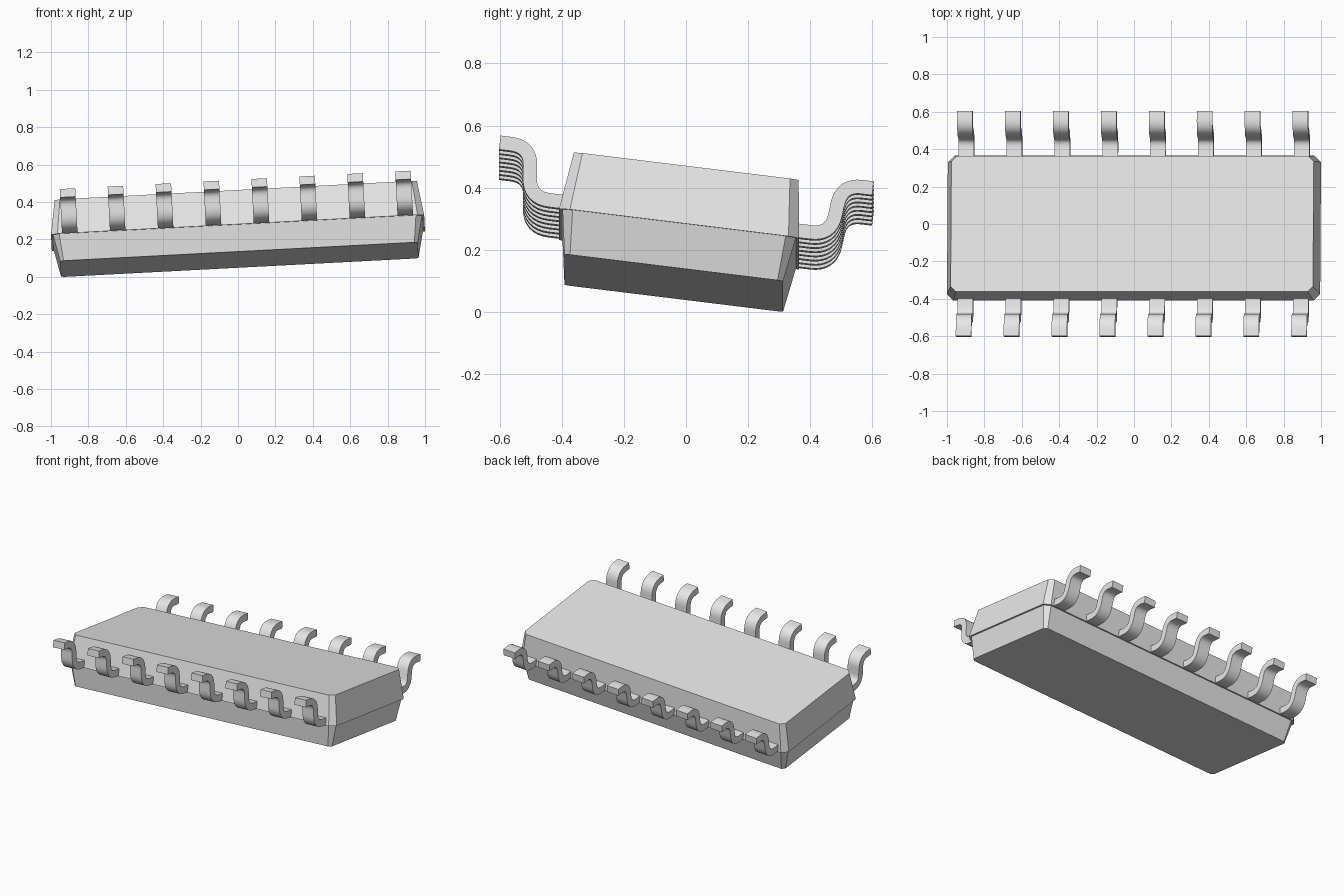
import bpy, bmesh, math
from mathutils import Matrix, Vector, Euler

cube = bpy.data.objects.get("Cube")
if cube:
    bpy.data.objects.remove(cube, do_unlink=True)

GREY = (0.8, 0.8, 0.8, 1.0)
mat = bpy.data.materials.new("plain grey")
mat.use_nodes = True
mat.diffuse_color = GREY
mat.node_tree.nodes["Principled BSDF"].inputs["Base Color"].default_value = GREY

# The whole chip rests tilted; its local origin is the middle of the seam
TILT = Matrix.Translation((0, -0.022, 0.234)) @ Euler(
    (math.radians(-7), math.radians(-3), 0)).to_matrix().to_4x4()


def add_object(name, bm, smooth=False):
    bmesh.ops.recalc_face_normals(bm, faces=bm.faces)
    mesh = bpy.data.meshes.new(name)
    bm.to_mesh(mesh)
    bm.free()
    mesh.materials.append(mat)
    obj = bpy.data.objects.new(name, mesh)
    bpy.context.collection.objects.link(obj)
    obj.matrix_world = TILT
    if smooth:
        bpy.ops.object.select_all(action="DESELECT")
        obj.select_set(True)
        bpy.context.view_layer.objects.active = obj
        bpy.ops.object.shade_smooth_by_angle(angle=math.radians(35))
    return obj


def ring(bm, hx, hy, z, cut):
    """Rectangle with cut corners."""
    quarter = [(hx, hy - cut), (hx - cut, hy)]
    pts = []
    for sx, sy in ((1, 1), (-1, 1), (-1, -1), (1, -1)):
        corner = [(sx * x, sy * y) for x, y in quarter]
        pts += corner if sx * sy > 0 else corner[::-1]
    return [bm.verts.new((x, y, z)) for x, y in pts]


def frustum(name, low, high):
    bm = bmesh.new()
    a, b = ring(bm, *low), ring(bm, *high)
    bm.faces.new(a)
    bm.faces.new(b)
    for i in range(len(a)):
        j = (i + 1) % len(a)
        bm.faces.new((a[i], a[j], b[j], b[i]))
    return add_object(name, bm)


# Body: two tapered halves, the upper one overhanging slightly at the seam
frustum("upper_body", (0.999, 0.39, 0.0, 0.035), (0.97, 0.365, 0.187, 0.028))
frustum("lower_body", (0.988, 0.379, -0.143 * 0, 0.033), (0.957, 0.355, -0.143, 0.018))


def rounded(points, reach, steps=8):
    """Polyline with its inner corners turned into curves."""
    path = [points[0]]
    for p, c, n in zip(points, points[1:], points[2:]):
        a = c + (p - c).normalized() * reach
        b = c + (n - c).normalized() * reach
        for i in range(steps + 1):
            t = i / steps
            path.append(a * (1 - t) ** 2 + c * 2 * t * (1 - t) + b * t ** 2)
    return path + [points[-1]]


# Lead centre line, as distance outward and height above the seam
LEAD = rounded([Vector(p) for p in
                ((0.34, 0.025), (0.49, 0.025), (0.505, 0.19), (0.606, 0.19))], 0.065)
THICK, WIDTH, PITCH = 0.045, 0.083, 0.2566


def lead(name, x, side):
    bm = bmesh.new()
    sections = []
    for i, p in enumerate(LEAD):
        d = (LEAD[min(i + 1, len(LEAD) - 1)] - LEAD[max(i - 1, 0)]).normalized()
        n = Vector((-d.y, d.x)) * THICK / 2
        sections.append([bm.verts.new((x + sx * WIDTH / 2, side * q.x, q.y))
                         for sx, q in ((-1, p + n), (1, p + n), (1, p - n), (-1, p - n))])
    for a, b in zip(sections, sections[1:]):
        for i in range(4):
            j = (i + 1) % 4
            bm.faces.new((a[i], a[j], b[j], b[i]))
    bm.faces.new(sections[0])
    bm.faces.new(sections[-1])
    return add_object(name, bm, smooth=True)


# Eight bent leads along each long side
for side, word in ((-1, "front"), (1, "back")):
    for k in range(8):
        lead(f"{word}_lead_{k + 1}", (k - 3.5) * PITCH, side)
